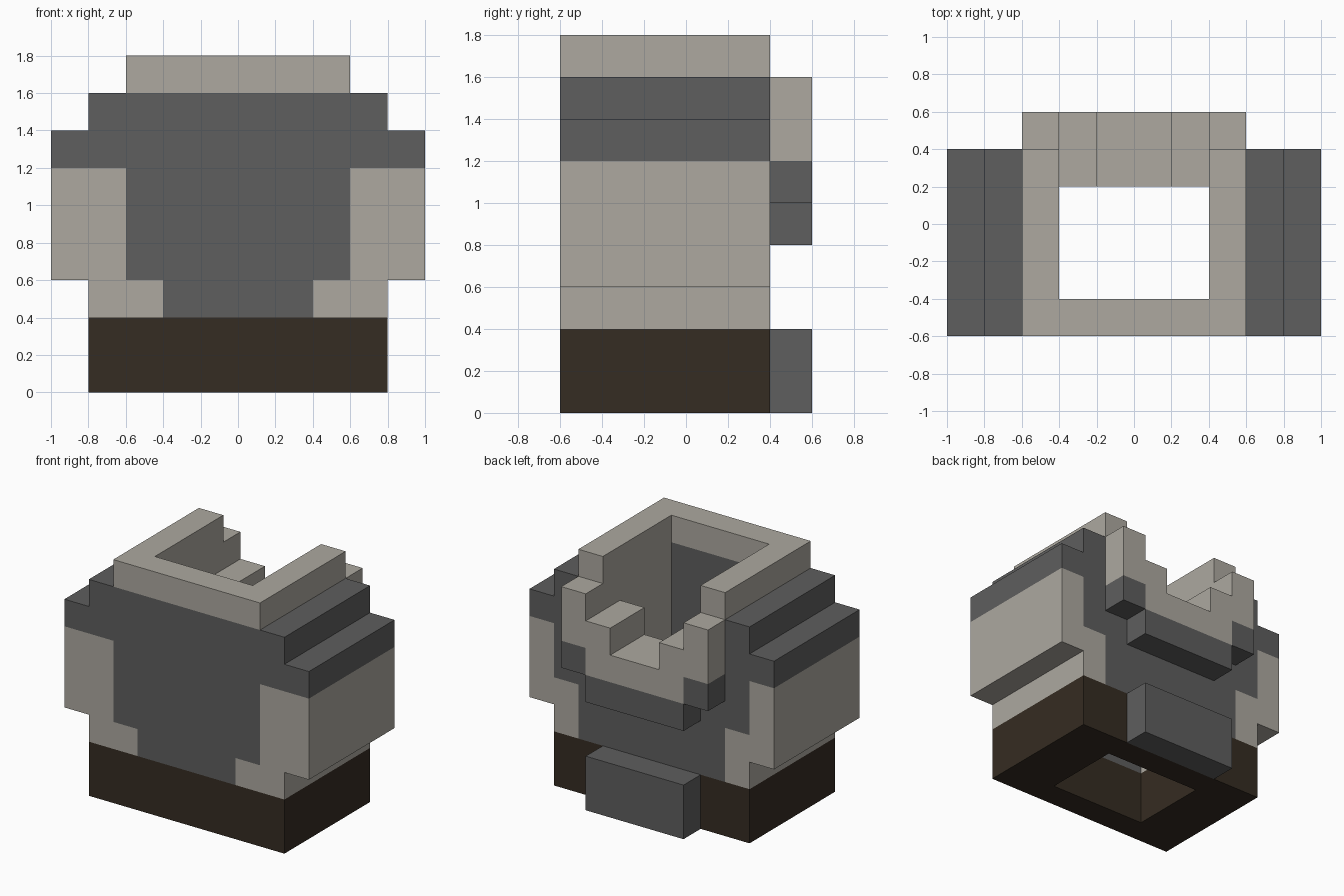
import bpy
import bmesh
from mathutils import Vector

cube = bpy.data.objects.get("Cube")
if cube:
    bpy.data.objects.remove(cube, do_unlink=True)

S = 0.2                       # block size
ORIGIN = Vector((-1.0, -0.6, 0.0))
STONE, STEEL, LEATHER = range(3)


def make_material(name, rgb):
    mat = bpy.data.materials.new(name)
    mat.use_nodes = True
    mat.diffuse_color = (*rgb, 1)
    mat.node_tree.nodes["Principled BSDF"].inputs["Base Color"].default_value = (*rgb, 1)
    return mat


materials = [
    make_material("pale_stone", (0.418, 0.397, 0.352)),
    make_material("dark_grey", (0.112, 0.112, 0.112)),
    make_material("dark_brown", (0.036, 0.025, 0.016)),
]


def column(i):
    """Block column counted outward from the middle, 0 to 4."""
    return i - 5 if i >= 5 else 4 - i


# Which blocks are filled, layer by layer
HALF_WIDTH = [4, 4, 4, 5, 5, 5, 5, 4, 3]
NOTCH_TOP = [6, 7, 9, 9, 9]            # stepped opening in the back wall
GUARD_LAYERS = [range(4, 6), range(4, 7), range(5, 8)]


def part_of(i, j, k):
    """Name of the part filling a block, or None where it is empty."""
    c = column(i)
    if j == 5:
        if c < 2 and k < 2:
            return "back_block"
        return "neck_guard" if c < 3 and k in GUARD_LAYERS[c] else None
    if c >= HALF_WIDTH[k] or (c < 2 and 1 <= j <= 3):
        return None
    if j == 4 and k >= NOTCH_TOP[c]:
        return None
    return "base" if k < 2 else "collar" if k == 8 else "shell"


def shell_colour(i, j, k, n):
    c = column(i)
    if n.y < 0 and j == 0:             # front
        pale = (c >= 3 and 3 <= k <= 5) or (c >= 2 and k == 2)
    elif n.y > 0 and j == 4:           # back
        pale = (c == 4 and 3 <= k <= 5) or (c == 3 and k <= 3)
    elif n.y:                          # inner front and back walls
        pale = j == 4 and k >= 5
    elif n.x:                          # outer and inner sides
        pale = c < 3 or k <= 5
    else:                              # ledges
        pale = c < 3 or k <= 5
    return STONE if pale else STEEL


def face_colour(part, i, j, k, n):
    if part == "shell":
        return shell_colour(i, j, k, n)
    if part == "neck_guard":
        return STEEL if k == 4 or (column(i) == 2 and k == 5) else STONE
    return {"base": LEATHER, "back_block": STEEL, "collar": STONE}[part]


# Collect the filled blocks
blocks = {}
for i in range(10):
    for j in range(6):
        for k in range(9):
            part = part_of(i, j, k)
            if part:
                blocks[i, j, k] = part

NORMALS = [Vector(n) for n in ((1, 0, 0), (-1, 0, 0), (0, 1, 0),
                               (0, -1, 0), (0, 0, 1), (0, 0, -1))]


def build_part(name):
    """Mesh the exposed sides of all blocks in one part."""
    bm = bmesh.new()
    for cell, part in blocks.items():
        if part != name:
            continue
        centre = Vector(cell) + Vector((0.5, 0.5, 0.5))
        for n in NORMALS:
            if tuple(int(a + b) for a, b in zip(cell, n)) in blocks:
                continue
            u = Vector((n.y, n.z, n.x))
            v = n.cross(u)
            corners = [centre + (n + u * a + v * b) / 2
                       for a, b in ((-1, -1), (1, -1), (1, 1), (-1, 1))]
            face = bm.faces.new([bm.verts.new(ORIGIN + p * S) for p in corners])
            face.material_index = face_colour(name, *cell, n)
    bmesh.ops.remove_doubles(bm, verts=bm.verts[:], dist=0.001)
    mesh = bpy.data.meshes.new(name)
    bm.to_mesh(mesh)
    bm.free()
    for mat in materials:
        mesh.materials.append(mat)
    bpy.context.collection.objects.link(bpy.data.objects.new(name, mesh))


for part_name in ("base", "shell", "collar", "neck_guard", "back_block"):
    build_part(part_name)
